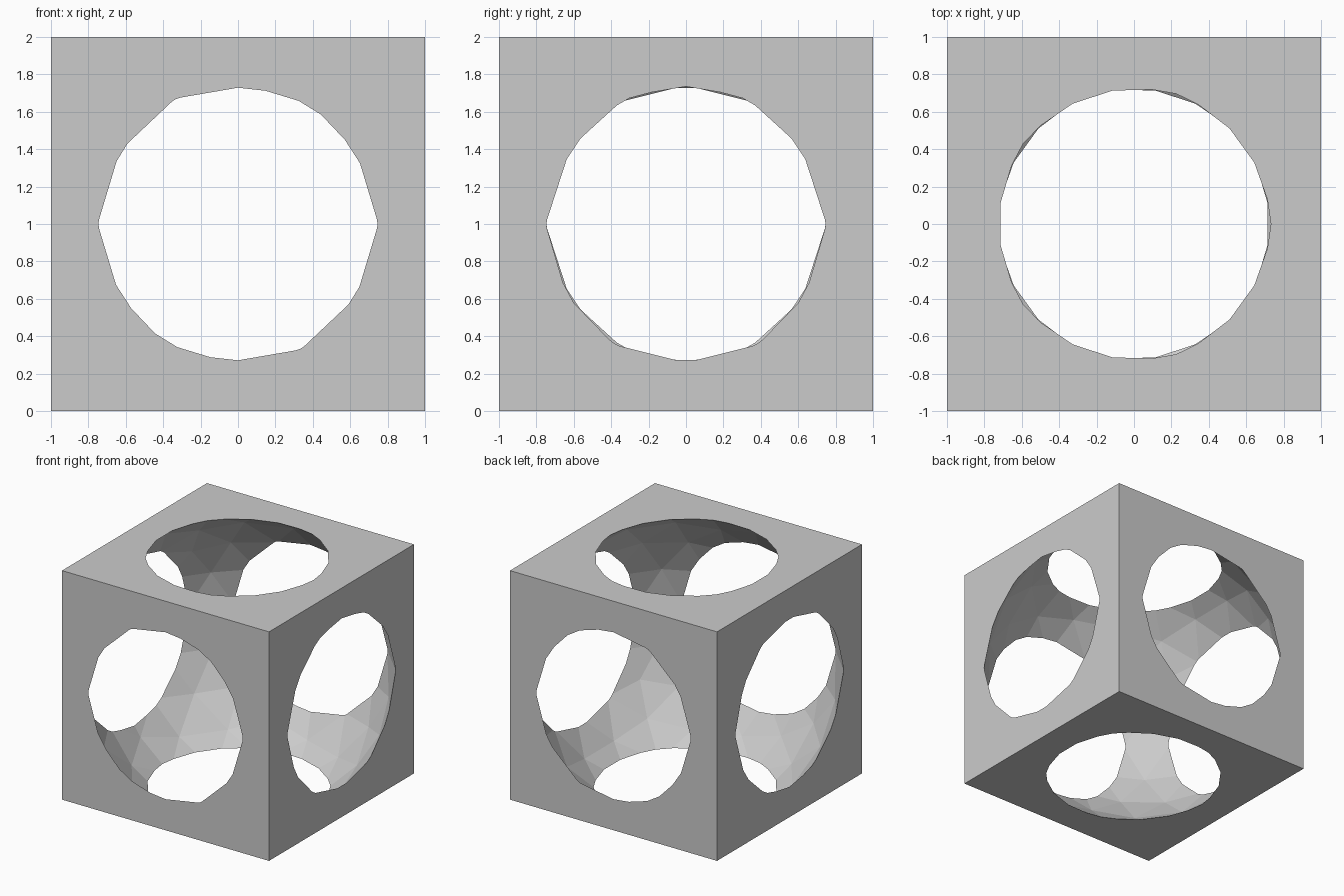
import bpy

if "Cube" in bpy.data.objects:
    bpy.data.objects.remove(bpy.data.objects["Cube"])

# Solid cube block standing on the floor
bpy.ops.mesh.primitive_cube_add(size=2, location=(0, 0, 1))
frame = bpy.context.object
frame.name = "hollow_cube_frame"

# Low-poly sphere cutter, wider than the cube, so it breaks through all six faces
bpy.ops.mesh.primitive_ico_sphere_add(subdivisions=3, radius=1.25, location=(0, 0, 1))
cutter = bpy.context.object
cutter.name = "sphere_cutter"
cutter.hide_render = True

# Carve the sphere out of the cube and discard the cutter
cut = frame.modifiers.new("sphere_cut", 'BOOLEAN')
cut.operation = 'DIFFERENCE'
cut.solver = 'EXACT'
cut.object = cutter
bpy.context.view_layer.objects.active = frame
bpy.ops.object.modifier_apply(modifier=cut.name)
bpy.data.objects.remove(cutter, do_unlink=True)
